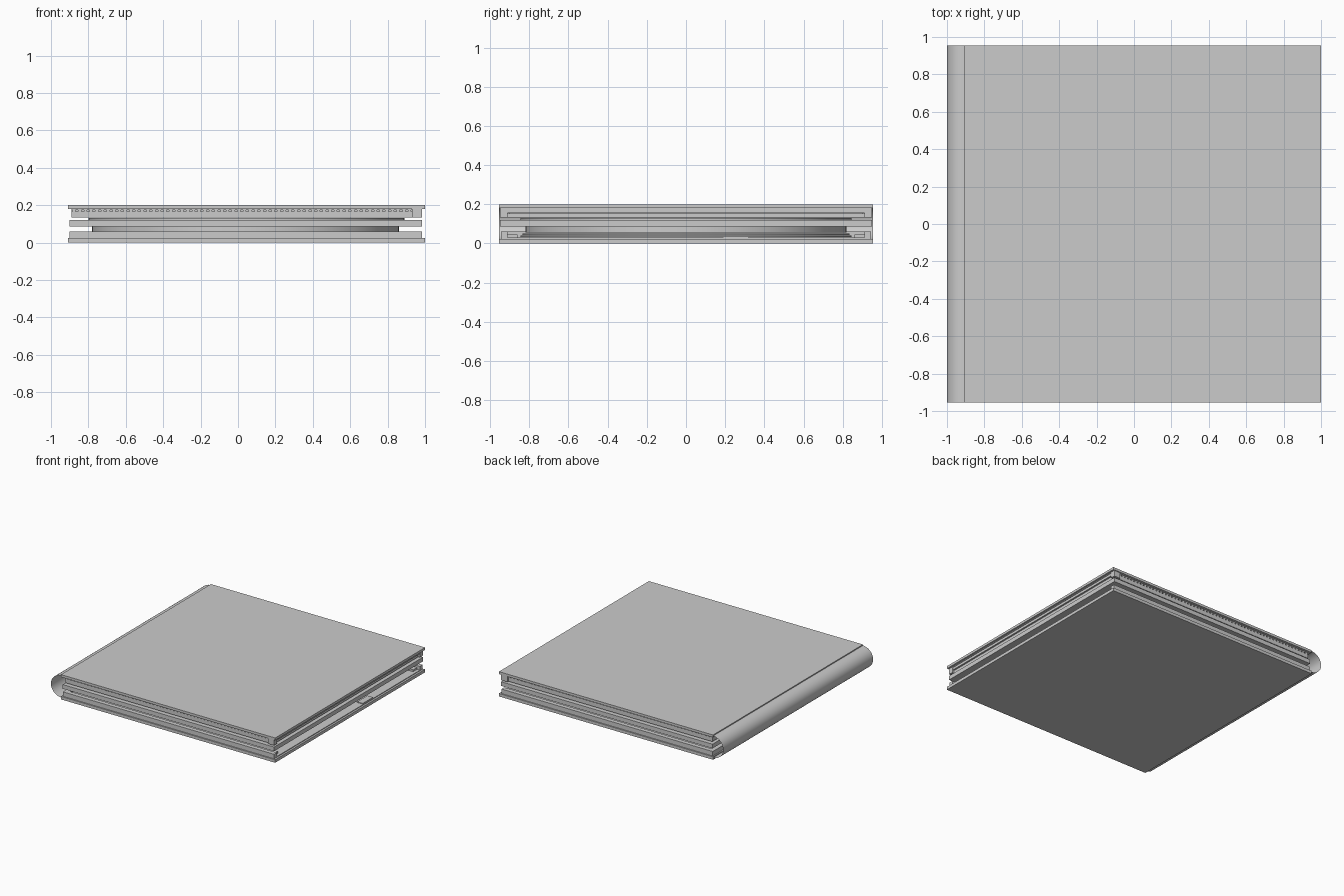
import bpy, bmesh, math

if "Cube" in bpy.data.objects:
    bpy.data.objects.remove(bpy.data.objects["Cube"])


def box(name, x0, x1, y0, y1, z0, z1):
    bm = bmesh.new()
    bmesh.ops.create_cube(bm, size=1)
    for v in bm.verts:
        v.co = ((x0 + x1) / 2 + v.co.x * (x1 - x0),
                (y0 + y1) / 2 + v.co.y * (y1 - y0),
                (z0 + z1) / 2 + v.co.z * (z1 - z0))
    return finish(name, bm)


def finish(name, bm):
    me = bpy.data.meshes.new(name)
    bm.to_mesh(me)
    bm.free()
    ob = bpy.data.objects.new(name, me)
    bpy.context.collection.objects.link(ob)
    return ob


def smooth(ob):
    bpy.ops.object.select_all(action='DESELECT')
    ob.select_set(True)
    bpy.context.view_layer.objects.active = ob
    bpy.ops.object.shade_smooth_by_angle()


def mirror_y(ob):
    m = ob.modifiers.new("mirror", 'MIRROR')
    m.use_axis = (False, True, False)
    return ob


def disc(name, r, z0, z1, cx=0.04):
    bpy.ops.mesh.primitive_cylinder_add(vertices=96, radius=r, depth=z1 - z0,
                                        location=(cx, 0, (z0 + z1) / 2))
    ob = bpy.context.object
    ob.name = name
    smooth(ob)


# Outer covers
box("bottom_cover", -0.91, 1, -0.955, 0.955, 0, 0.024)
box("top_cover", -0.91, 1, -0.955, 0.955, 0.18, 0.2)

# Rounded thin spine, open at both ends
bm = bmesh.new()
rows = []
N = 32
for i in range(N + 1):
    a = math.pi / 2 + math.pi * i / N
    x, z = -0.908 + 0.092 * math.cos(a), 0.104 + 0.088 * math.sin(a)
    rows.append([bm.verts.new((x, y, z)) for y in (-0.955, 0.955)])
for a, b in zip(rows, rows[1:]):
    bm.faces.new((a[0], a[1], b[1], b[0]))
smooth(finish("spine", bm))

# Lower tray: floor with side walls, open on the right
box("lower_tray_floor", -0.9, 0.985, -0.945, 0.945, 0.024, 0.03)
mirror_y(box("lower_tray_side", -0.9, 0.985, -0.945, -0.91, 0.03, 0.06))
mirror_y(box("lower_tray_step", -0.86, 0.96, -0.91, -0.86, 0.03, 0.045))
box("lower_tray_back", -0.9, -0.86, -0.91, 0.91, 0.03, 0.06)
box("lower_tray_tab", 0.93, 0.98, 0.19, 0.32, 0.03, 0.036)

# Lower stack of discs
disc("lower_disc_a", 0.845, 0.033, 0.041)
disc("lower_disc_b", 0.835, 0.044, 0.052)
disc("lower_drum", 0.82, 0.055, 0.088)

# Middle divider and the thin disc on it
box("middle_plate", -0.9, 0.985, -0.948, 0.948, 0.086, 0.12)
disc("upper_disc", 0.845, 0.12, 0.131, 0.045)

# Upper tray: roof, recessed rails and right-hand corner posts
box("upper_tray_roof", -0.89, 0.985, -0.935, 0.935, 0.175, 0.18)
mirror_y(box("upper_side_rail", -0.89, 0.93, -0.935, -0.9, 0.133, 0.166))
mirror_y(box("upper_side_backing", -0.89, 0.93, -0.915, -0.9, 0.166, 0.175))
box("upper_left_rail", -0.89, -0.85, -0.9, 0.9, 0.133, 0.175)
box("upper_right_rail_low", 0.92, 0.97, -0.91, 0.91, 0.133, 0.153)
box("upper_right_rail_high", 0.92, 0.98, -0.91, 0.91, 0.156, 0.175)
mirror_y(box("corner_post", 0.93, 0.985, -0.948, -0.91, 0.133, 0.18))

# Row of small ribs along the front and back rails
rib = box("rail_ribs", -0.885, -0.868, -0.935, -0.915, 0.166, 0.175)
arr = rib.modifiers.new("row", 'ARRAY')
arr.count = 60
arr.use_relative_offset = False
arr.use_constant_offset = True
arr.constant_offset_displace = (0.0304, 0, 0)
mirror_y(rib)
